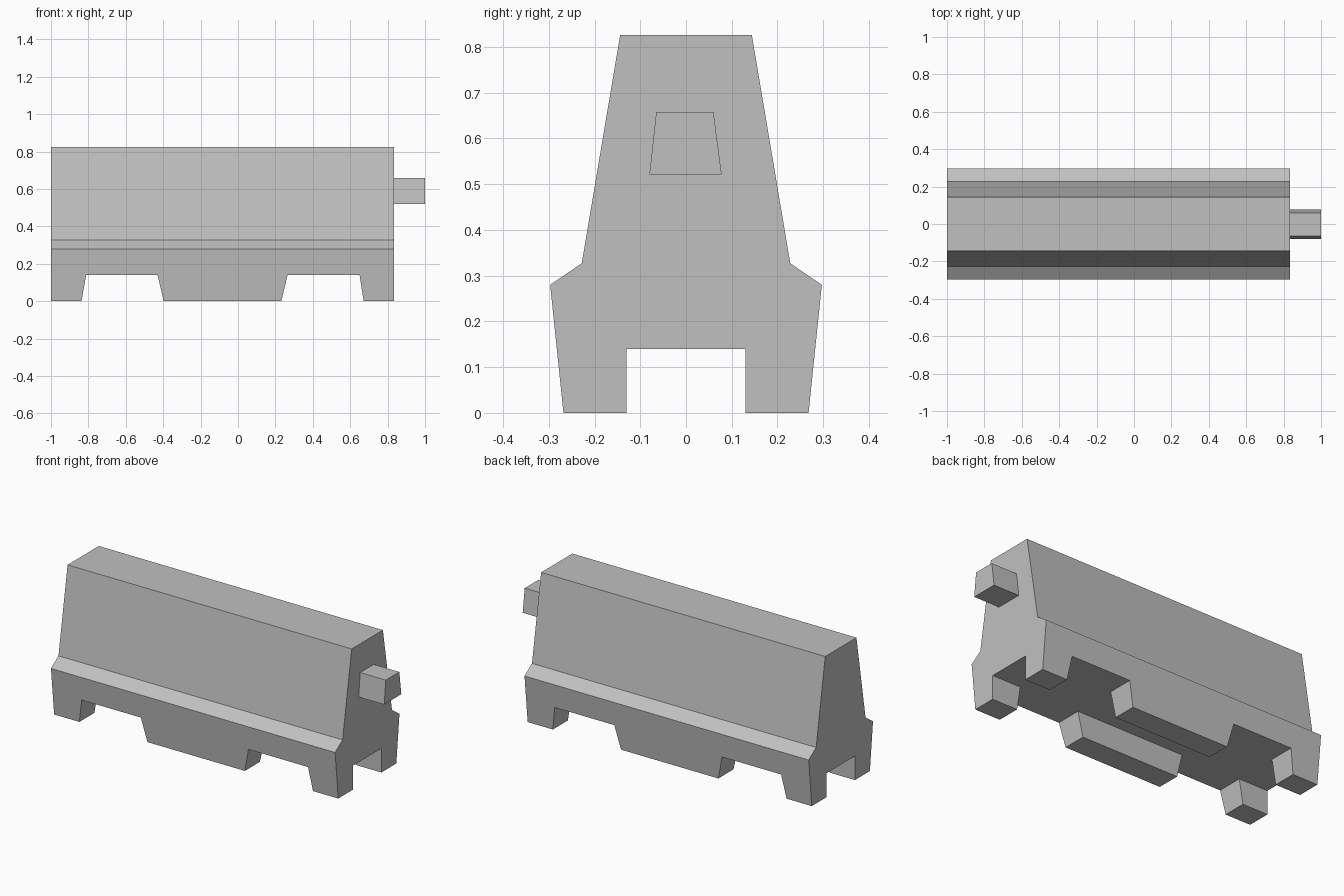
import bpy
import bmesh

cube = bpy.data.objects.get("Cube")
if cube:
    bpy.data.objects.remove(cube, do_unlink=True)

LEFT_END, RIGHT_END = -1.0, 0.835
ARCH = 0.14

grey = bpy.data.materials.new("light grey plastic")
grey.use_nodes = True
COLOUR = (0.53, 0.53, 0.53, 1)
grey.diffuse_color = COLOUR
grey.node_tree.nodes["Principled BSDF"].inputs["Base Color"].default_value = COLOUR


def prism(name, profile, axis, start, end):
    """Extrude a flat profile along the x or y axis."""
    def place(a, z, t):
        return (t, a, z) if axis == "x" else (a, t, z)
    bm = bmesh.new()
    face = bm.faces.new([bm.verts.new(place(a, z, start)) for a, z in profile])
    ext = bmesh.ops.extrude_face_region(bm, geom=[face])
    verts = [v for v in ext["geom"] if isinstance(v, bmesh.types.BMVert)]
    bmesh.ops.translate(bm, verts=verts, vec=place(0, 0, end - start))
    bmesh.ops.recalc_face_normals(bm, faces=bm.faces)
    mesh = bpy.data.meshes.new(name)
    bm.to_mesh(mesh)
    bm.free()
    mesh.materials.append(grey)
    obj = bpy.data.objects.new(name, mesh)
    bpy.context.collection.objects.link(obj)
    return obj


# Barrier body: mirrored cross-section with a channel along the underside
half = [(0.13, ARCH), (0.13, 0), (0.268, 0), (0.297, 0.28), (0.228, 0.327), (0.144, 0.826)]
section = half + [(-y, z) for y, z in reversed(half)]
body = prism("barrier_body", section, "x", LEFT_END, RIGHT_END)

# Two sloped openings running through both sides, leaving three pairs of feet
for i, (low_a, top_a, top_b, low_b) in enumerate([(-0.837, -0.812, -0.43, -0.397),
                                                   (0.232, 0.265, 0.65, 0.672)]):
    # Continue the slopes below the ground for a clean cut
    opening = [(2 * low_a - top_a, -ARCH), (top_a, ARCH),
               (top_b, ARCH), (2 * low_b - top_b, -ARCH)]
    cutter = prism(f"opening_cutter_{i + 1}", opening, "y", -0.5, 0.5)
    cutter.hide_render = True
    cutter.hide_set(True)
    cutter.display_type = "WIRE"
    cut = body.modifiers.new(f"opening_{i + 1}", "BOOLEAN")
    cut.operation = "DIFFERENCE"
    cut.solver = "EXACT"
    cut.object = cutter

# Connector lug on the end
prism("connector_lug", [(-0.08, 0.521), (0.078, 0.521), (0.06, 0.658), (-0.065, 0.658)],
      "x", RIGHT_END, 1.0)
